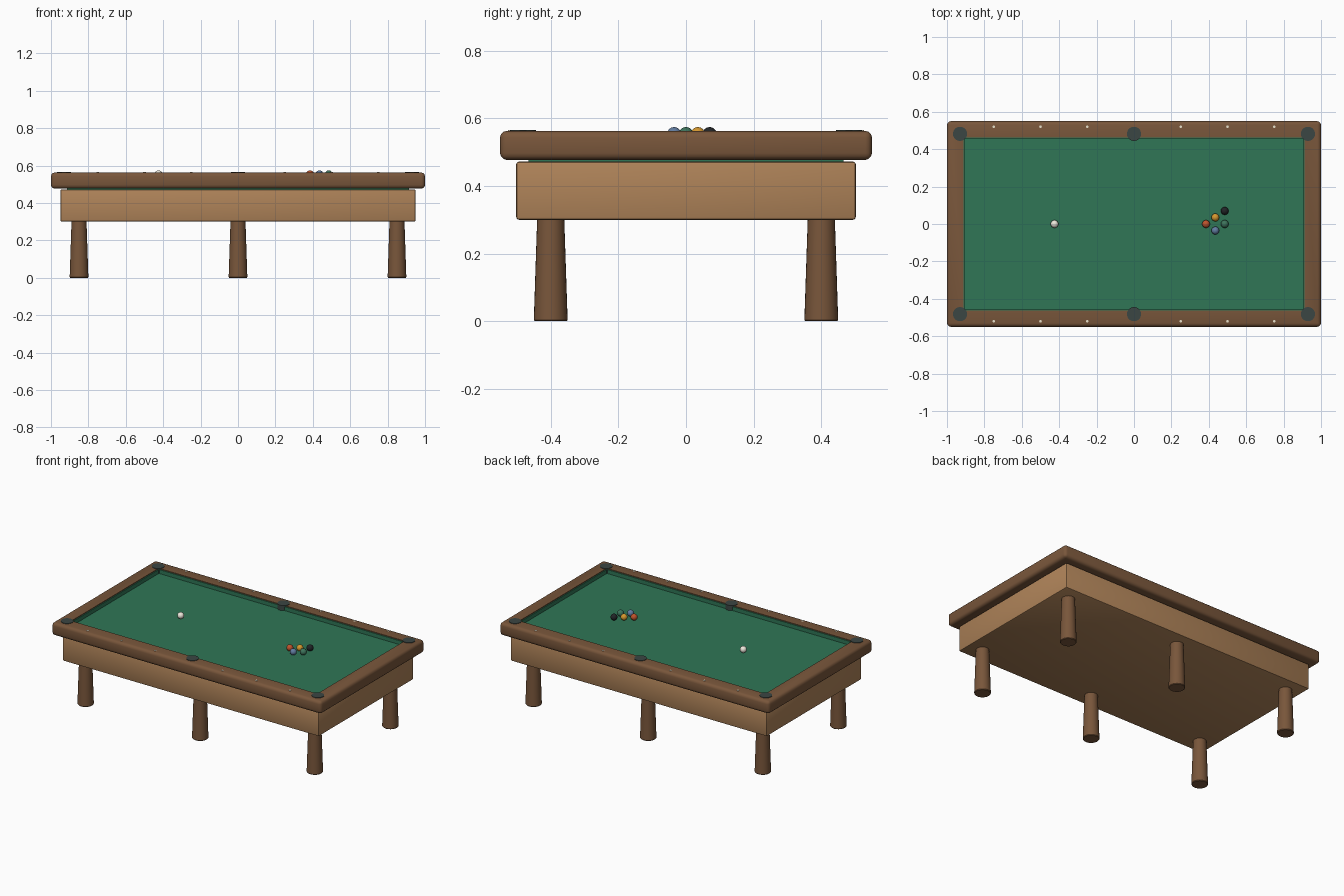
import bpy, bmesh, math

if "Cube" in bpy.data.objects:
    bpy.data.objects.remove(bpy.data.objects["Cube"])


def material(name, srgb):
    m = bpy.data.materials.new(name)
    m.diffuse_color = (*[c ** 2.2 for c in srgb], 1)
    m.use_nodes = True
    m.node_tree.nodes["Principled BSDF"].inputs["Base Color"].default_value = m.diffuse_color
    return m


DARK = material("dark_wood", (0.47, 0.34, 0.24))
LIGHT = material("light_wood", (0.68, 0.51, 0.35))
FELT = material("felt_green", (0.20, 0.46, 0.34))
POCKET = material("pocket_dark", (0.24, 0.28, 0.27))
IVORY = material("ivory", (0.92, 0.89, 0.80))


def finish(o, name, mat, smooth=True):
    o.name = name
    o.data.materials.append(mat)
    if smooth:
        bpy.ops.object.select_all(action='DESELECT')
        o.select_set(True)
        bpy.context.view_layer.objects.active = o
        bpy.ops.object.shade_smooth_by_angle(angle=math.radians(35))
    return o


def from_bmesh(bm, name, mat, smooth=True):
    bmesh.ops.recalc_face_normals(bm, faces=bm.faces)
    me = bpy.data.meshes.new(name)
    bm.to_mesh(me)
    bm.free()
    o = bpy.data.objects.new(name, me)
    bpy.context.collection.objects.link(o)
    return finish(o, name, mat, smooth)


def box(name, hx, hy, z0, z1, mat, bevel=0.0):
    bm = bmesh.new()
    bmesh.ops.create_cube(bm, size=1)
    for v in bm.verts:
        v.co = (v.co.x * 2 * hx, v.co.y * 2 * hy, z0 + (v.co.z + 0.5) * (z1 - z0))
    if bevel:
        bmesh.ops.bevel(bm, geom=bm.edges[:], offset=bevel, segments=2,
                        profile=0.5, affect='EDGES')
    return from_bmesh(bm, name, mat)


def frame(name, outer, inner, z0, z1, mat, bevel=0.0):
    """Rectangular ring with rounded outer edges."""
    bm = bmesh.new()
    loops = []
    for (hx, hy), z in ((outer, z0), (outer, z1), (inner, z1), (inner, z0)):
        loops.append([bm.verts.new((sx * hx, sy * hy, z))
                      for sx, sy in ((-1, -1), (1, -1), (1, 1), (-1, 1))])
    for i in range(4):
        a, b = loops[i], loops[(i + 1) % 4]
        for j in range(4):
            k = (j + 1) % 4
            bm.faces.new((a[j], a[k], b[k], b[j]))
    if bevel:
        out = set(loops[0] + loops[1])
        edges = [e for e in bm.edges if e.verts[0] in out and e.verts[1] in out]
        bmesh.ops.bevel(bm, geom=edges, offset=bevel, segments=3,
                        profile=0.5, affect='EDGES')
    return from_bmesh(bm, name, mat)


def lathe(name, profile, x, y, mat, n=28):
    """Capped turned solid from (radius, z) points."""
    bm = bmesh.new()
    rings = [[bm.verts.new((x + r * math.cos(2 * math.pi * i / n),
                            y + r * math.sin(2 * math.pi * i / n), z))
              for i in range(n)] for r, z in profile]
    for a, b in zip(rings, rings[1:]):
        for i in range(n):
            j = (i + 1) % n
            bm.faces.new((a[i], a[j], b[j], b[i]))
    bm.faces.new(rings[0])
    bm.faces.new(rings[-1])
    return from_bmesh(bm, name, mat)


# Cabinet, playing bed, rail frame and cushion lining
box("cabinet", 0.95, 0.502, 0.30, 0.472, LIGHT, 0.008)
box("felt_bed", 0.915, 0.465, 0.46, 0.532, FELT)
frame("rail_frame", (1.0, 0.55), (0.912, 0.462), 0.477, 0.563, DARK, 0.02)
frame("cushions", (0.914, 0.464), (0.906, 0.456), 0.525, 0.558, FELT)

# Six tapered legs
for x in (-0.85, 0, 0.85):
    for y in (-0.4, 0.4):
        lathe("leg", [(0.047, 0), (0.05, 0.004), (0.04, 0.305)], x, y, DARK)

# Pockets and sight markers along both long rails
for y in (-1, 1):
    for x in (-0.93, 0, 0.93):
        lathe("pocket", [(0.038, 0.525), (0.038, 0.566)], x, y * 0.482, POCKET)
    for x in (-0.75, -0.5, -0.25, 0.25, 0.5, 0.75):
        lathe("sight_marker", [(0.007, 0.555), (0.007, 0.565)], x, y * 0.52, IVORY, 12)

# Balls: cue ball and a partial rack
R = 0.021
balls = [("cue_ball", -0.425, 0, (0.93, 0.91, 0.86)),
         ("red_ball", 0.385, 0, (0.74, 0.33, 0.19)),
         ("yellow_ball", 0.435, 0.035, (0.83, 0.59, 0.20)),
         ("blue_ball", 0.435, -0.035, (0.38, 0.48, 0.62)),
         ("green_ball", 0.485, 0, (0.25, 0.45, 0.36)),
         ("black_ball", 0.485, 0.07, (0.15, 0.16, 0.17))]
for name, x, y, col in balls:
    bpy.ops.mesh.primitive_uv_sphere_add(segments=24, ring_count=14, radius=R,
                                         location=(x, y, 0.532 + R))
    finish(bpy.context.object, name, material(name, col))
